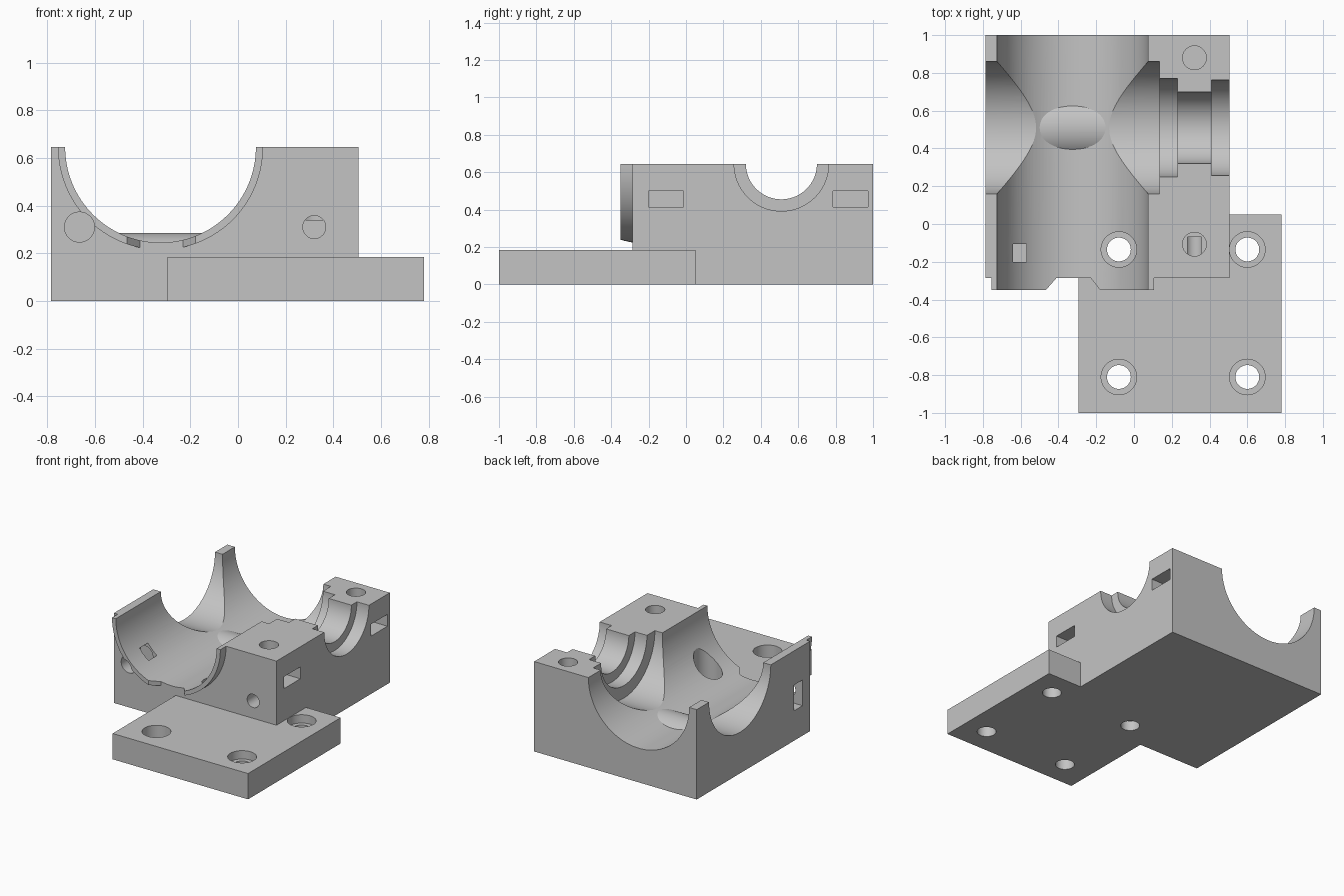
import bpy
import bmesh
from math import sin, cos, pi, radians

cube = bpy.data.objects.get("Cube")
if cube:
    bpy.data.objects.remove(cube, do_unlink=True)

grey = bpy.data.materials.new("plain grey")
grey.use_nodes = True
colour = (0.55, 0.55, 0.55, 1)
grey.diffuse_color = colour
grey.node_tree.nodes["Principled BSDF"].inputs["Base Color"].default_value = colour


def prism(name, axis, profile, start, end):
    """Extrude a closed 2D profile along an axis."""
    place = {"x": lambda u, v, w: (w, u, v),
             "y": lambda u, v, w: (u, w, v),
             "z": lambda u, v, w: (u, v, w)}[axis]
    bm = bmesh.new()
    rings = [[bm.verts.new(place(u, v, w)) for u, v in profile] for w in (start, end)]
    bm.faces.new(rings[0])
    bm.faces.new(rings[1])
    for i in range(len(profile)):
        bm.faces.new((rings[0][i - 1], rings[0][i], rings[1][i], rings[1][i - 1]))
    bmesh.ops.recalc_face_normals(bm, faces=bm.faces)
    mesh = bpy.data.meshes.new(name)
    bm.to_mesh(mesh)
    bm.free()
    mesh.materials.append(grey)
    ob = bpy.data.objects.new(name, mesh)
    bpy.context.collection.objects.link(ob)
    return ob


def box(name, x, y, z):
    return prism(name, "z", [(x[0], y[0]), (x[1], y[0]), (x[1], y[1]), (x[0], y[1])], *z)


def arc(u, v, r, a, b, n):
    return [(u + r * cos(a + (b - a) * i / n), v + r * sin(a + (b - a) * i / n))
            for i in range(n + 1)]


def rod(name, axis, u, v, r, start, end, n=48):
    return prism(name, axis, arc(u, v, r, 0, 2 * pi, n)[:-1], start, end)


def combine(target, tool, operation="DIFFERENCE"):
    tool.hide_render = True
    mod = target.modifiers.new(tool.name, "BOOLEAN")
    mod.operation = operation
    mod.solver = "EXACT"
    mod.object = tool
    bpy.context.view_layer.objects.active = target
    bpy.ops.object.modifier_apply(modifier=mod.name)
    bpy.data.objects.remove(tool, do_unlink=True)


TOP = 0.645
BORE_X, PORT_Y = -0.325, 0.51

# Main block, mounting plate and half-round front collar
body = box("bearing_block", (-0.785, 0.505), (-0.285, 1), (0, TOP))
combine(body, box("mounting_plate", (-0.295, 0.78), (-1, 0.05), (0, 0.185)), "UNION")
combine(body, prism("front_collar", "y", arc(BORE_X, TOP, 0.43, pi, 2 * pi, 64),
                    -0.35, -0.2), "UNION")

# Tapered gap in the collar
combine(body, prism("collar_gap", "z", [(-0.41, -0.285), (-0.23, -0.285),
                                        (-0.14, -0.4), (-0.51, -0.4)], 0.2, 0.3))

# Long bore and crossing bore
combine(body, rod("main_bore", "y", BORE_X, TOP, 0.4, -0.6, 1.2, 128))
combine(body, rod("cross_bore", "x", PORT_Y, TOP, 0.35, -1, 0.135, 128))

# Stepped port on the left side
for r, start, end in ((0.26, 0.1, 0.23), (0.19, 0.2, 0.45), (0.253, 0.41, 0.7)):
    combine(body, rod("side_port", "x", PORT_Y, TOP, r, start, end, 96))

# Low rounded ridge on the bore floor
combine(body, prism("floor_ridge", "x", arc(PORT_Y, 0.1, 0.185, radians(30), radians(150), 48),
                    -0.53, -0.12), "UNION")

# Counterbored mounting holes
for x, floor in ((-0.08, 0.07), (0.6, 0.125)):
    for y in (-0.135, -0.81):
        combine(body, rod("mounting_hole", "z", x, y, 0.063, -0.5, 1))
        combine(body, rod("counterbore", "z", x, y, 0.094, floor, 1))

# Screw holes from the top, each with a nut slot
for y in (-0.107, 0.88):
    combine(body, rod("screw_hole", "z", 0.32, y, 0.063, 0.34, 1))
    combine(body, box("nut_slot", (0.23, 0.7), (y - 0.093, y + 0.093), (0.415, 0.5)))

# Front holes and the nut slot on the right side
combine(body, rod("front_small_hole", "y", 0.32, 0.31, 0.048, -0.6, -0.07))
combine(body, rod("front_large_hole", "y", -0.665, 0.31, 0.063, -0.285 - 0.2, -0.07))
combine(body, box("side_nut_slot", (-1, -0.57), (-0.2, -0.105), (0.215, 0.4)))

bpy.ops.object.select_all(action="DESELECT")
body.select_set(True)
bpy.context.view_layer.objects.active = body
bpy.ops.object.shade_smooth_by_angle(angle=radians(25))
